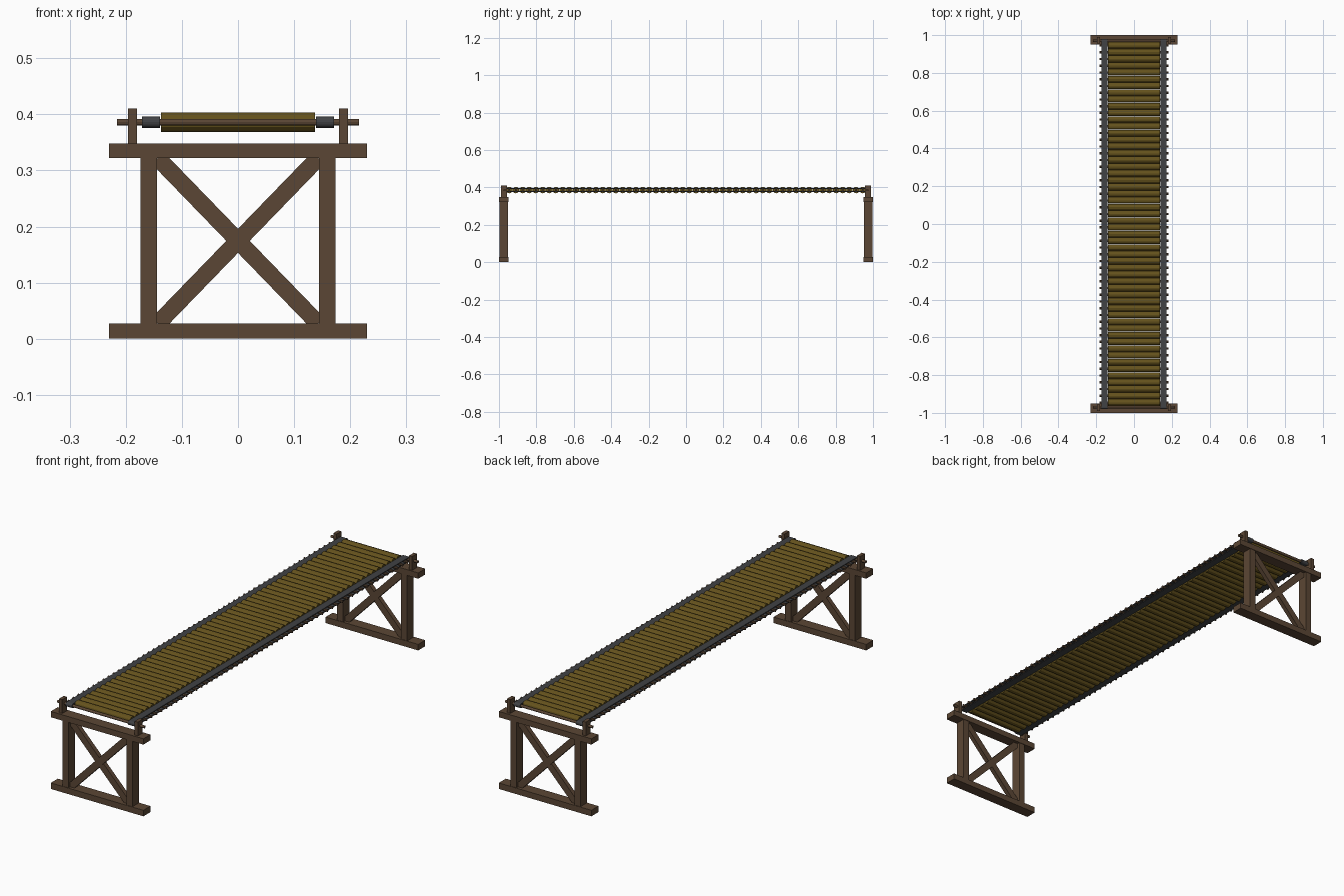
import bpy, math

if "Cube" in bpy.data.objects:
    bpy.data.objects.remove(bpy.data.objects["Cube"])


def material(name, color):
    m = bpy.data.materials.new(name)
    m.diffuse_color = (*color, 1)
    m.use_nodes = True
    m.node_tree.nodes["Principled BSDF"].inputs["Base Color"].default_value = m.diffuse_color
    return m


TIMBER = material("dark_timber", (0.105, 0.062, 0.035))
LOG = material("log_wood", (0.13, 0.085, 0.012))
ROPE = material("dark_strap", (0.052, 0.054, 0.058))

DECK_Z = 0.386
LOGS = 54
FIRST_Y = -0.945
STEP = -2 * FIRST_Y / (LOGS - 1)
AXLE_Y = 0.97


def box(name, center, size, angle=0):
    bpy.ops.mesh.primitive_cube_add(size=1, location=center)
    o = bpy.context.object
    o.name = name
    o.scale = size
    bpy.ops.object.transform_apply(location=False, rotation=False, scale=True)
    o.rotation_euler.y = angle
    o.data.materials.append(TIMBER)
    return o


def rod(name, y, radius, length, mat, sides=12):
    bpy.ops.mesh.primitive_cylinder_add(vertices=sides, radius=radius, depth=length)
    o = bpy.context.object
    o.name = name
    o.rotation_euler.y = math.pi / 2
    bpy.ops.object.transform_apply(location=False, rotation=True, scale=False)
    o.location = (0, y, DECK_Z)
    o.data.materials.append(mat)
    return o


def repeat_along_deck(o):
    a = o.modifiers.new("deck_array", 'ARRAY')
    a.count = LOGS
    a.use_relative_offset = False
    a.use_constant_offset = True
    a.constant_offset_displace = (0, STEP, 0)


# End trestles
for end, s in (("front", -1), ("back", 1)):
    y = 0.975 * s
    box(end + "_foot_beam", (0, y, 0.0135), (0.46, 0.05, 0.027))
    box(end + "_top_beam", (0, y, 0.335), (0.46, 0.05, 0.026))
    for side, k in (("left", -1), ("right", 1)):
        box(f"{end}_{side}_leg", (0.159 * k, y, 0.1745), (0.03, 0.046, 0.297))
        box(f"{end}_{side}_axle_post", (0.188 * k, 0.973 * s, 0.378), (0.016, 0.034, 0.064))
        # Diagonal brace running corner to corner
        w, h = 0.286, 0.295
        box(f"{end}_{side}_brace", (0, y + 0.0005 * k, 0.1745),
            (math.hypot(w, h), 0.02, 0.03), k * math.atan2(h, w))
    # Axle held by the two short posts
    rod(end + "_axle", AXLE_Y * s, 0.006, 0.432, TIMBER)

# Deck logs with thin pins through the straps
repeat_along_deck(rod("deck_logs", FIRST_Y, 0.0175, 0.275, LOG))
repeat_along_deck(rod("deck_pins", FIRST_Y, 0.006, 0.366, TIMBER, 8))


# Straps looped around both axles, carrying the pins
def loop(x, r, n=8):
    pts = []
    for s in (1, -1):
        for i in range(n + 1):
            a = math.pi * i / n - math.pi / 2
            pts.append((x, s * (AXLE_Y + r * math.cos(a)), DECK_Z + s * r * math.sin(a)))
    return pts


for side, k in (("left", -1), ("right", 1)):
    x0, x1 = 0.155 * k - 0.016, 0.155 * k + 0.016
    rings = [loop(x0, 0.006), loop(x0, 0.01), loop(x1, 0.01), loop(x1, 0.006)]
    n = len(rings[0])
    verts = [p for ring in rings for p in ring]
    faces = [(r * n + i, ((r + 1) % 4) * n + i,
              ((r + 1) % 4) * n + (i + 1) % n, r * n + (i + 1) % n)
             for r in range(4) for i in range(n)]
    me = bpy.data.meshes.new(side + "_strap")
    me.from_pydata(verts, [], faces)
    me.materials.append(ROPE)
    o = bpy.data.objects.new(side + "_strap", me)
    bpy.context.collection.objects.link(o)
    bpy.context.view_layer.objects.active = o
    bpy.ops.object.mode_set(mode='EDIT')
    bpy.ops.mesh.select_all(action='SELECT')
    bpy.ops.mesh.normals_make_consistent(inside=False)
    bpy.ops.object.mode_set(mode='OBJECT')
